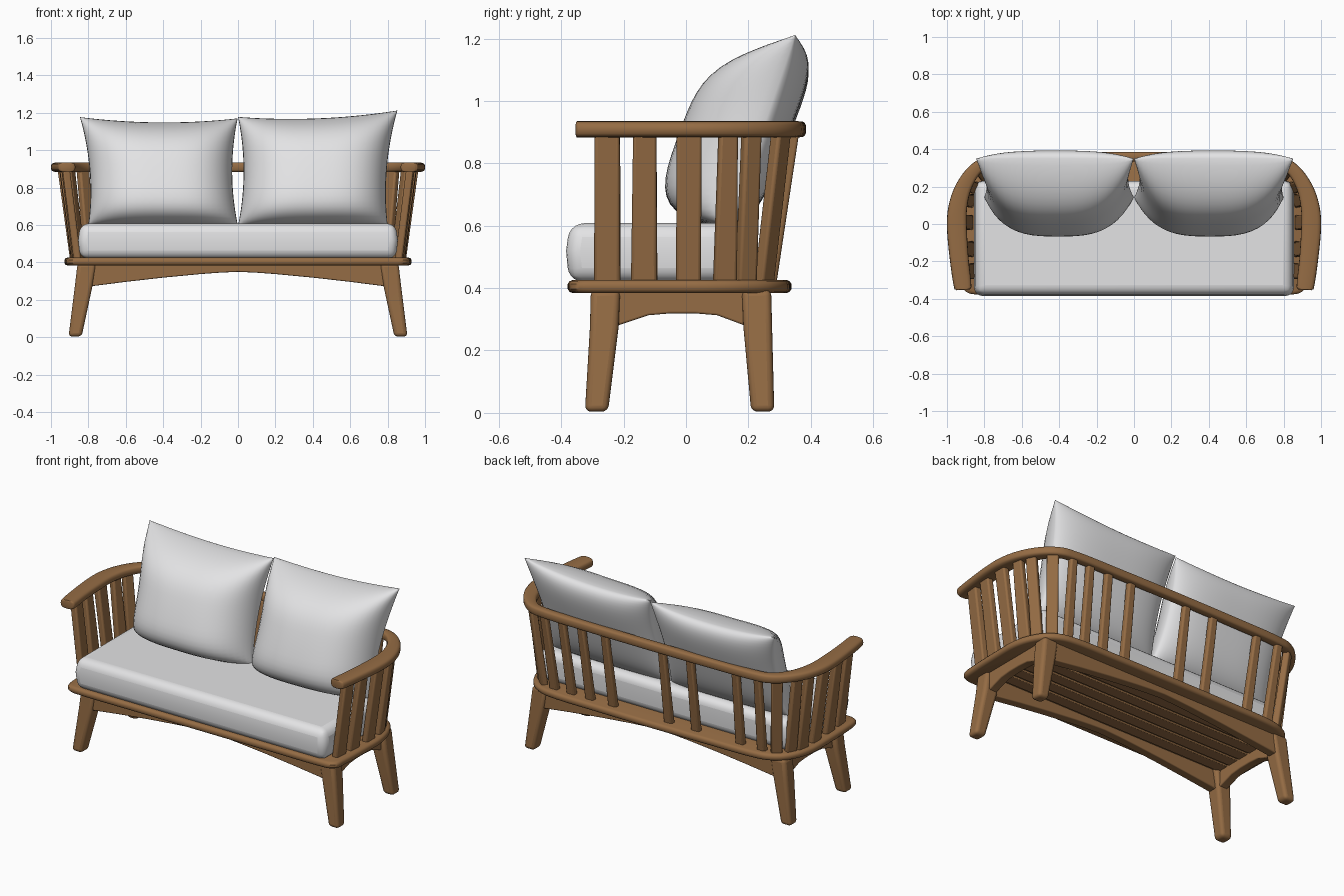
import bpy, bmesh, math
from mathutils import Vector

if "Cube" in bpy.data.objects:
    bpy.data.objects.remove(bpy.data.objects["Cube"])


def material(name, rgb):
    m = bpy.data.materials.new(name)
    m.diffuse_color = (*rgb, 1)
    m.use_nodes = True
    m.node_tree.nodes["Principled BSDF"].inputs["Base Color"].default_value = m.diffuse_color
    return m


WOOD = material("warm wood", (0.30, 0.15, 0.058))
FABRIC = material("light grey fabric", (0.77, 0.77, 0.78))


def finish(name, bm, mat, bevel=0, segments=3, angle=40):
    bmesh.ops.recalc_face_normals(bm, faces=bm.faces)
    me = bpy.data.meshes.new(name)
    bm.to_mesh(me)
    bm.free()
    ob = bpy.data.objects.new(name, me)
    bpy.context.collection.objects.link(ob)
    me.materials.append(mat)
    if bevel:
        b = ob.modifiers.new("rounded edges", "BEVEL")
        b.width, b.segments, b.limit_method = bevel, segments, "ANGLE"
        b.angle_limit = math.radians(35)
    bpy.ops.object.select_all(action="DESELECT")
    ob.select_set(True)
    bpy.context.view_layer.objects.active = ob
    bpy.ops.object.shade_smooth_by_angle(angle=math.radians(angle))
    return ob


def loft(name, rings, mat, bevel=0, **kw):
    """Skin a list of closed rings and cap both ends."""
    bm = bmesh.new()
    vs = [[bm.verts.new(p) for p in r] for r in rings]
    n = len(vs[0])
    for a, b in zip(vs, vs[1:]):
        for i in range(n):
            j = (i + 1) % n
            bm.faces.new((a[i], a[j], b[j], b[i]))
    bm.faces.new(vs[0])
    bm.faces.new(vs[-1])
    return finish(name, bm, mat, bevel, **kw)


def spline(pts, steps=5):
    """Smooth path through the points, without overshoot."""
    P = [Vector(p) for p in pts]
    T = [(P[min(i + 1, len(P) - 1)] - P[max(i - 1, 0)]).normalized() for i in range(len(P))]
    out = []
    for i in range(len(P) - 1):
        d = (P[i + 1] - P[i]).length
        for k in range(steps):
            t = k / steps
            out.append(P[i] * (2*t**3 - 3*t*t + 1) + T[i] * d * (t**3 - 2*t*t + t)
                       + P[i + 1] * (3*t*t - 2*t**3) + T[i + 1] * d * (t**3 - t*t))
    return out + [P[-1]]


def rect(cx, cy, z, w, d):
    return [(cx + sx * w / 2, cy + sy * d / 2, z) for sx, sy in ((-1, -1), (1, -1), (1, 1), (-1, 1))]


# Seat frame: rounded slab
half = spline([(0, -.378), (.5, -.378), (.85, -.376), (.905, -.355), (.92, -.28), (.927, -.05),
               (.925, .08), (.895, .19), (.83, .28), (.72, .325), (.4, .335), (0, .338)])
outline = half + [Vector((-p.x, p.y)) for p in half[-2:0:-1]]
rings = []
for z, inset in ((.384, .016), (.388, .006), (.397, 0), (.413, 0), (.422, .006), (.426, .016)):
    rings.append([(p.x * (1 - inset / .92), p.y * (1 - inset / .36), z) for p in outline])
loft("seat_frame", rings, WOOD)

# Support boards under the seat
for i in range(5):
    y = -.19 + i * .085
    loft("seat_board", [rect(0, y, .374, 1.58, .07), rect(0, y, .39, 1.58, .07)], WOOD, .004)

# Splayed legs
for s in (1, -1):
    for name, yb, ym, yt in (("front_leg", -.287, -.262, -.258), ("back_leg", .246, .23, .226)):
        loft(name, [rect(s * .871, yb, .004, .07, .074), rect(s * .825, ym, .275, .094, .092),
                    rect(s * .808, yt, .395, .1, .094)], WOOD, .02, segments=4)

# Arched aprons, front and back
arch = [(x / 10, .35 - .078 * (abs(x) / 7.9) ** 1.35) for x in (-7.9, -6, -4, -2, -1, 0, 1, 2, 4, 6, 7.9)]
arch += [(.79, .39), (-.79, .39)]
for name, y in (("front_apron", -.268), ("back_apron", .236)):
    loft(name, [[(x, y + d, z) for x, z in arch] for d in (-.027, .027)], WOOD, .006)

# Arched aprons, sides
arch = [(-.23, .275), (-.205, .285), (-.12, .313), (-.05, .319), (.03, .319), (.1, .313),
        (.175, .285), (.2, .275), (.2, .39), (-.23, .39)]
for s in (1, -1):
    loft("side_apron", [[(s * .815 + d, y, z) for y, z in arch] for d in (-.027, .027)], WOOD, .006)

# Arm and back rail: one swept piece, (x, y, width), widest at the arms
half = spline([(.914, -.352, .07), (.915, -.34, .092), (.933, -.2, .1), (.947, -.02, .106), (.942, .09, .1),
               (.91, .2, .085), (.845, .295, .068), (.76, .342, .056), (.4, .356, .052), (0, .359, .052)])
path = half + [Vector((-p.x, p.y, p.z)) for p in half[-2::-1]]
rings = []
for i, p in enumerate(path):
    a, b = path[max(i - 1, 0)], path[min(i + 1, len(path) - 1)]
    t = Vector((b.x - a.x, b.y - a.y, 0)).normalized()
    side = Vector((-t.y, t.x, 0))
    end = .72 if i in (0, len(path) - 1) else 1
    ring = []
    for k in range(16):
        c, s = math.cos(k * math.pi / 8), math.sin(k * math.pi / 8)
        u = math.copysign(abs(c) ** .55, c) * p.z / 2
        v = math.copysign(abs(s) ** .65, s) * .026 * end
        ring.append(Vector((p.x, p.y, .909)) + side * u + Vector((0, 0, v)))
    rings.append(ring)
loft("arm_and_back_rail", rings, WOOD, angle=60)


# Spindles between frame and rail
def spindle(name, top, bottom, tangent, w0, w1, thick=.04):
    t = Vector((*tangent, 0)).normalized()
    n = Vector((-t.y, t.x, 0))
    rings = []
    for (x, y), z, w in ((bottom, .415, w0), (top, .90, w1)):
        c = Vector((x, y, z))
        rings.append([c + t * a * w / 2 + n * b * thick / 2
                      for a, b in ((-1, -1), (1, -1), (1, 1), (-1, 1))])
    loft(name, rings, WOOD, .01)


for s in (1, -1):
    for top, bottom, tan, w0, w1 in (
            ((.922, -.252), (.862, -.252), (.1, 1), .084, .08),
            ((.935, -.132), (.872, -.134), (.05, 1), .084, .074),
            ((.945, .01), (.878, .008), (0, 1), .08, .08),
            ((.93, .135), (.872, .125), (-.2, 1), .075, .06),
            ((.9, .21), (.845, .192), (-.5, 1), .065, .06),
            ((.83, .305), (.79, .25), (-1, .8), .065, .065)):
        spindle("side_spindle", (s * top[0], top[1]), (s * bottom[0], bottom[1]),
                (s * tan[0], tan[1]), w0, w1)
for x in (.72, .6, .47, .31, -.08, -.27, -.58, -.73):
    spindle("back_spindle", (x, .345), (x * .97, .272), (1, 0), .056, .046, .036)

# Seat cushion
loft("seat_cushion", [rect(0, -.075, .42, 1.69, .60), rect(0, -.077, .52, 1.71, .615),
                      rect(0, -.072, .608, 1.685, .60)], FABRIC, .045, segments=5, angle=60)


# Back pillows: bulged grids between four seam corners
def pillow(name, bl, br, tr, tl, n=26):
    bm = bmesh.new()
    for depth in (-.268, .085):
        grid = []
        for i in range(n + 1):
            row = []
            for j in range(n + 1):
                u = math.sin((2 * i / n - 1) * math.pi / 2)
                v = math.sin((2 * j / n - 1) * math.pi / 2)
                a, b = (u + 1) / 2, (v + 1) / 2
                lo = Vector(bl).lerp(Vector(br), a)
                hi = Vector(tl).lerp(Vector(tr), a)
                p = lo.lerp(hi, b)
                x = p.x - .03 * u * (1 - v * v)
                z = p.y - .025 * max(v, 0) * (1 - u * u)
                f = max(0, (1 - abs(u) ** 3) * (1 - v ** 4)) ** .55
                row.append(bm.verts.new((x, .14 + .21 * b + depth * f, z)))
            grid.append(row)
        for i in range(n):
            for j in range(n):
                bm.faces.new((grid[i][j], grid[i + 1][j], grid[i + 1][j + 1], grid[i][j + 1]))
    bmesh.ops.remove_doubles(bm, verts=bm.verts, dist=.0005)
    finish(name, bm, FABRIC, angle=80)


pillow("left_back_pillow", (-.80, .6), (.0, .595), (-.002, 1.17), (-.845, 1.177))
pillow("right_back_pillow", (.0, .595), (.80, .6), (.852, 1.212), (.0, 1.178))
